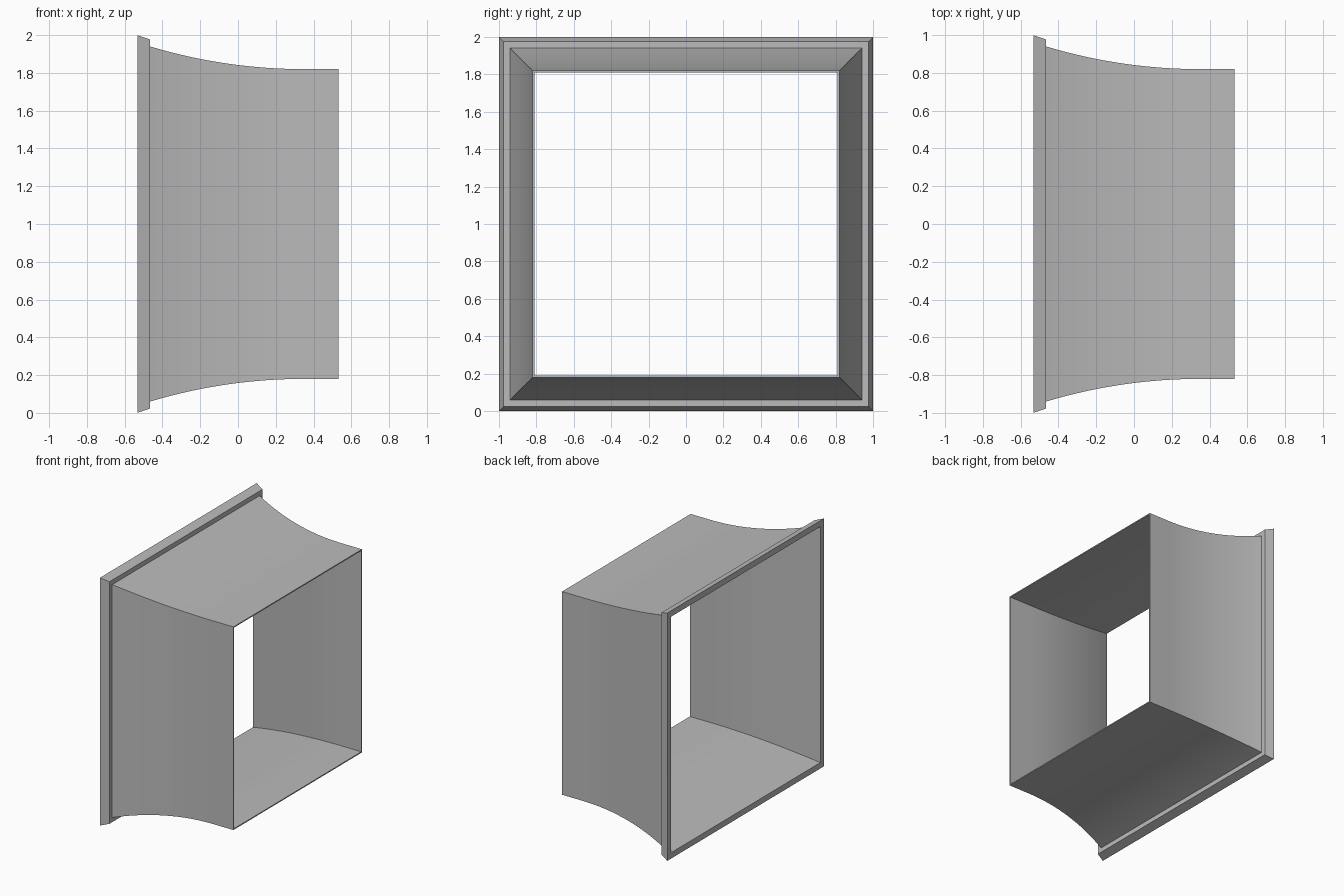
import bpy
import bmesh
import math

cube = bpy.data.objects.get("Cube")
if cube:
    bpy.data.objects.remove(cube, do_unlink=True)

BACK, STEP, FLAT, FRONT = -0.533, -0.465, 0.35, 0.533   # stations along x
THROAT, RADIUS, WALL, SEGMENTS = 0.82, 2.83, 0.009, 16

metal = bpy.data.materials.new("plain_grey")
metal.use_nodes = True
grey = (0.5, 0.5, 0.5, 1)
metal.diffuse_color = grey
metal.node_tree.nodes["Principled BSDF"].inputs["Base Color"].default_value = grey


def flare(x):
    """Half width of the duct: a circular flare that runs into a straight throat."""
    run = max(FLAT - x, 0)
    return THROAT + RADIUS - math.sqrt(RADIUS ** 2 - run ** 2)


def square_sweep(name, profile):
    """Sweep a closed (x, half width) profile around a square with mitred corners."""
    bm = bmesh.new()
    corners = [(-1, -1), (1, -1), (1, 1), (-1, 1)]
    rings = [[bm.verts.new((x, r * cy, 1 + r * cz)) for cy, cz in corners]
             for x, r in profile]
    for i, ring in enumerate(rings):
        following = rings[(i + 1) % len(rings)]
        for k in range(4):
            n = (k + 1) % 4
            bm.faces.new((ring[k], ring[n], following[n], following[k]))
    bmesh.ops.recalc_face_normals(bm, faces=bm.faces)
    mesh = bpy.data.meshes.new(name)
    bm.to_mesh(mesh)
    bm.free()
    mesh.materials.append(metal)
    obj = bpy.data.objects.new(name, mesh)
    bpy.context.collection.objects.link(obj)
    bpy.ops.object.select_all(action="DESELECT")
    obj.select_set(True)
    bpy.context.view_layer.objects.active = obj
    bpy.ops.object.shade_smooth_by_angle(angle=math.radians(30))
    return obj


# Flared duct and bevelled rim share one continuous wall section
curve = [STEP + (FLAT - STEP) * i / SEGMENTS for i in range(SEGMENTS + 1)]
outside = [(x, flare(x)) for x in curve + [FRONT]]
inside = [(x, flare(x) - WALL) for x in [FRONT] + curve[::-1] + [BACK]]
rim = [(BACK, 1.0), (STEP, 0.977)]
square_sweep("flared_square_duct", rim + outside + inside)
